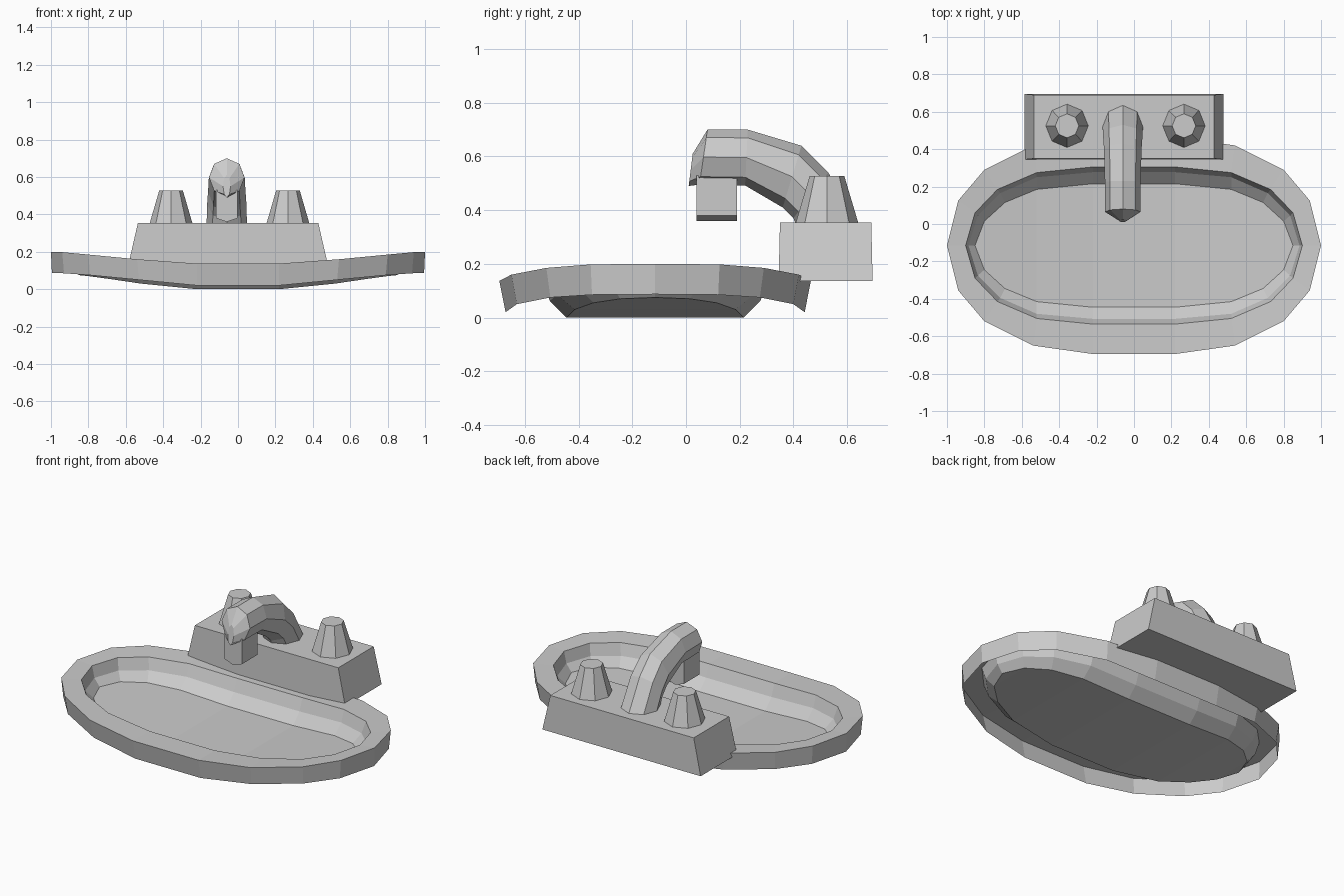
import bpy, bmesh
from math import cos, sin, pi

if "Cube" in bpy.data.objects:
    bpy.data.objects.remove(bpy.data.objects["Cube"], do_unlink=True)

grey = bpy.data.materials.new("plain grey")
grey.use_nodes = True
tone = (0.6, 0.6, 0.6, 1)
grey.diffuse_color = tone
for node in grey.node_tree.nodes:
    if node.type == 'BSDF_PRINCIPLED':
        node.inputs["Base Color"].default_value = tone


def build(name, loops, caps=True, location=(0, 0, 0), fill=None):
    """Bridge closed loops of points; optionally cap both ends."""
    bm = bmesh.new()
    rings = [[bm.verts.new(p) for p in loop] for loop in loops]
    n = len(rings[0])
    for a, b in zip(rings, rings[1:]):
        for i in range(n):
            j = (i + 1) % n
            bm.faces.new((a[i], a[j], b[j], b[i]))
    if caps:
        bm.faces.new(rings[0][::-1])
        bm.faces.new(rings[-1])
        bmesh.ops.recalc_face_normals(bm, faces=bm.faces)
    if fill:
        fill(bm, rings[-1])
    mesh = bpy.data.meshes.new(name)
    bm.to_mesh(mesh)
    bm.free()
    mesh.materials.append(grey)
    obj = bpy.data.objects.new(name, mesh)
    obj.location = location
    bpy.context.collection.objects.link(obj)
    return obj


def oval(quarter):
    """Mirror a quarter outline (side point first) into a full loop."""
    side, rest = quarter[0], quarter[1:]
    back = [side] + rest + [(-x, y, z) for x, y, z in rest[::-1]]
    front = [(-side[0], side[1], side[2])]
    front += [(-x, -y, z) for x, y, z in rest]
    front += [(x, -y, z) for x, y, z in rest[::-1]]
    return back + front


def strip_floor(bm, ring):
    """Close the bowl with strips running front to back."""
    n = len(ring)
    half = n // 2
    bm.faces.new((ring[0], ring[1], ring[-1]))
    for k in range(1, half - 1):
        bm.faces.new((ring[k], ring[k + 1], ring[n - k - 1], ring[n - k]))
    bm.faces.new((ring[half - 1], ring[half], ring[half + 1]))


# Basin: skirt edge, outer rim, inner lip, wall bend, floor edge
skirt = [(0.995, 0, 0.087), (0.93, 0.235, 0.085), (0.79, 0.39, 0.075),
         (0.53, 0.515, 0.05), (0.22, 0.557, 0.02)]
rim = [(1, 0, 0.2), (0.94, 0.24, 0.198), (0.8, 0.405, 0.185),
       (0.54, 0.535, 0.16), (0.22, 0.58, 0.137)]
lip = [(0.9, 0, 0.19), (0.85, 0.175, 0.186), (0.73, 0.3, 0.174),
       (0.52, 0.39, 0.155), (0.22, 0.42, 0.135)]
bend = [(0.885, 0, 0.12), (0.835, 0.16, 0.117), (0.715, 0.28, 0.105),
        (0.52, 0.365, 0.085), (0.22, 0.392, 0.062)]
floor = [(0.85, 0, 0.075), (0.8, 0.13, 0.07), (0.69, 0.23, 0.055),
         (0.52, 0.3, 0.03), (0.22, 0.33, 0)]
build("basin", [oval(q) for q in (skirt, rim, lip, bend, floor)],
      caps=False, location=(0, -0.115, 0), fill=strip_floor)


# Tap base: block tapering slightly upward
def rectangle(hx, hy, z):
    return [(-hx, -hy, z), (hx, -hy, z), (hx, hy, z), (-hx, hy, z)]


build("tap_base", [rectangle(0.532, 0.175, 0.137), rectangle(0.482, 0.17, 0.355)],
      location=(-0.053, 0.52, 0))


# Tap handles: tapered octagons
def octagon(r, z):
    return [(r * cos(i * pi / 4), r * sin(i * pi / 4) * 1.02, z) for i in range(8)]


for name, x in (("right_handle", -0.358), ("left_handle", 0.267)):
    build(name, [octagon(0.115, 0.35), octagon(0.063, 0.528)], location=(x, 0.525, 0))


# Spout: octagonal rings, each given by outer point, inner point, half width
def ring(outer, inner, half):
    points = []
    for i in range(8):
        t = i * pi / 4
        k = (1 + cos(t)) / 2
        points.append((half * sin(t),
                       inner[0] + k * (outer[0] - inner[0]),
                       inner[1] + k * (outer[1] - inner[1])))
    return points


spout_rings = [((0.64, 0.345), (0.41, 0.345), 0.108),
               ((0.53, 0.54), (0.4, 0.37), 0.105),
               ((0.43, 0.64), (0.36, 0.41), 0.1),
               ((0.23, 0.7), (0.22, 0.492), 0.096),
               ((0.08, 0.7), (0.05, 0.495), 0.095),
               ((0.025, 0.61), (0.01, 0.49), 0.02)]
build("spout", [ring(*r) for r in spout_rings], location=(-0.06, 0, 0))

# Nozzle: block with a shallow keel underneath
outline = [(-0.058, 0.53), (-0.058, 0.38), (0, 0.36), (0.058, 0.38), (0.058, 0.53)]
build("nozzle", [[(x, y, z) for x, z in outline] for y in (0.04, 0.19)],
      location=(-0.06, 0, 0))
